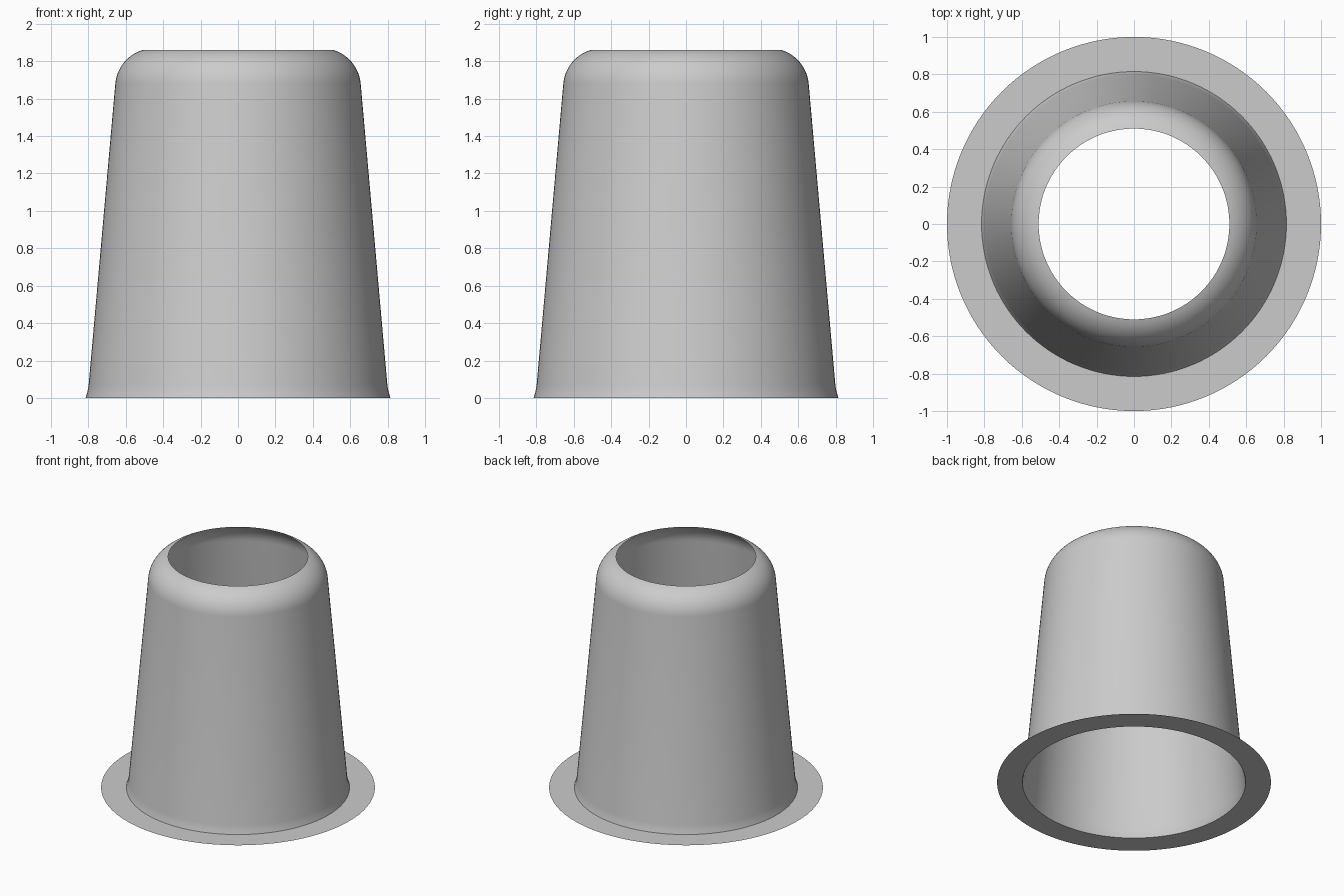
import bpy
import bmesh
import math

cube = bpy.data.objects.get("Cube")
if cube:
    bpy.data.objects.remove(cube, do_unlink=True)

SIDES = 128

grey = bpy.data.materials.new("light grey")
grey.use_nodes = True
colour = (0.6, 0.6, 0.6, 1)
grey.diffuse_color = colour
grey.node_tree.nodes["Principled BSDF"].inputs["Base Color"].default_value = colour


def revolve(name, profile):
    """Spin an open (radius, height) profile about z into a thin shell."""
    bm = bmesh.new()
    verts = [bm.verts.new((r, 0, z)) for r, z in profile]
    edges = [bm.edges.new(pair) for pair in zip(verts, verts[1:])]
    bmesh.ops.spin(bm, geom=verts + edges, cent=(0, 0, 0), axis=(0, 0, 1),
                   angle=math.tau, steps=SIDES, use_merge=True)
    bmesh.ops.remove_doubles(bm, verts=bm.verts, dist=0.0001)
    # Face every polygon outward or upward
    for f in bm.faces:
        c = f.calc_center_median()
        if f.normal.x * c.x + f.normal.y * c.y + f.normal.z < 0:
            f.normal_flip()
    mesh = bpy.data.meshes.new(name)
    bm.to_mesh(mesh)
    bm.free()
    mesh.materials.append(grey)
    obj = bpy.data.objects.new(name, mesh)
    bpy.context.collection.objects.link(obj)
    bpy.ops.object.select_all(action="DESELECT")
    obj.select_set(True)
    bpy.context.view_layer.objects.active = obj
    bpy.ops.object.shade_smooth_by_angle(angle=math.radians(30))
    return obj


# Rounded shoulder, tangent to the tapered wall and ending at the open mouth
radius, start, end, steps = 0.2075, 5, 73, 12
centre_r = 0.656 - radius * math.cos(math.radians(start))
centre_z = 1.68 - radius * math.sin(math.radians(start))
shoulder = []
for i in range(steps + 1):
    a = math.radians(start + (end - start) * i / steps)
    shoulder.append((centre_r + radius * math.cos(a),
                     centre_z + radius * math.sin(a)))

# Tapered sleeve with a small flare at its foot
revolve("sleeve", [(0.815, 0), (0.806, 0.03), (0.799, 0.065)] + shoulder)

# Flat flange around the foot
revolve("flange", [(1.0, 0), (0.815, 0)])
